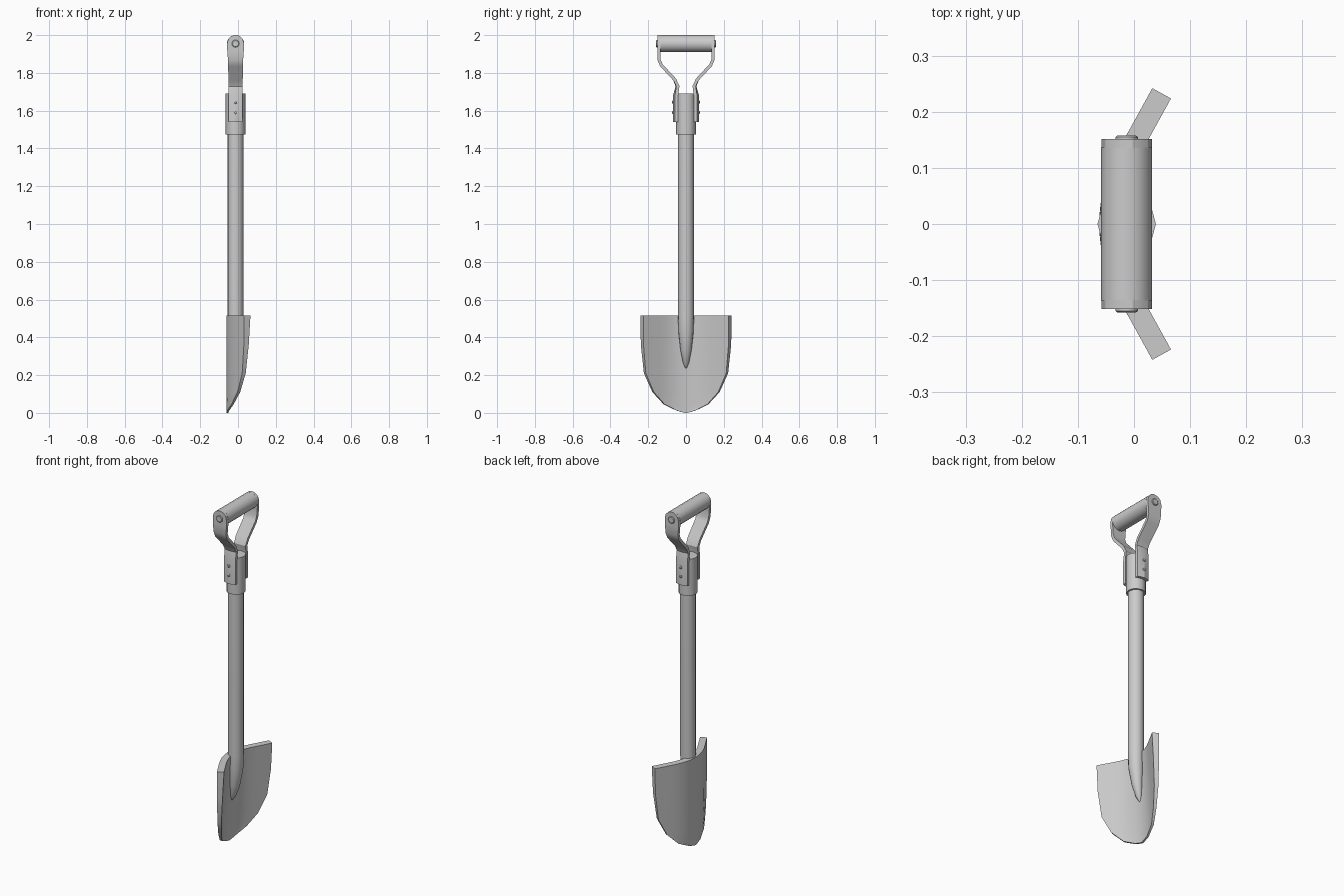
import bpy, math
from mathutils import Vector

if "Cube" in bpy.data.objects:
    bpy.data.objects.remove(bpy.data.objects["Cube"])

CX = -0.013  # shaft axis


def loft(name, rings, angle=35):
    """Skin a list of equal-length closed rings and cap both ends."""
    n = len(rings[0])
    verts = [p for r in rings for p in r]
    faces = []
    for i in range(len(rings) - 1):
        for j in range(n):
            k = (j + 1) % n
            faces.append((i * n + j, i * n + k, (i + 1) * n + k, (i + 1) * n + j))
    faces.append(tuple(reversed(range(n))))
    faces.append(tuple(range((len(rings) - 1) * n, len(rings) * n)))
    me = bpy.data.meshes.new(name)
    me.from_pydata(verts, [], faces)
    ob = bpy.data.objects.new(name, me)
    bpy.context.collection.objects.link(ob)
    bpy.ops.object.select_all(action='DESELECT')
    bpy.context.view_layer.objects.active = ob
    ob.select_set(True)
    bpy.ops.object.mode_set(mode='EDIT')
    bpy.ops.mesh.select_all(action='SELECT')
    bpy.ops.mesh.normals_make_consistent(inside=False)
    bpy.ops.object.mode_set(mode='OBJECT')
    bpy.ops.object.shade_smooth_by_angle(angle=math.radians(angle))
    return ob


def mirror_y(ob):
    m = ob.modifiers.new("mirror", 'MIRROR')
    m.use_axis = (False, True, False)


def ring_z(z, r, cx=CX, n=16):
    return [(cx + r * math.cos(2 * math.pi * i / n), r * math.sin(2 * math.pi * i / n), z)
            for i in range(n)]


def ring_y(y, r, z=1.955, n=20):
    return [(CX + r * math.cos(2 * math.pi * i / n), y, z + r * math.sin(2 * math.pi * i / n))
            for i in range(n)]


# Blade: outer face is a bent sheet, thinning towards the tip
def bend(y):
    y0, s, a = 0.14, 0.55, abs(y)
    if a < y0:
        return -0.062 + s * a * a / (2 * y0), s * y / y0
    return -0.062 + s * y0 / 2 + s * (a - y0), math.copysign(s, y)


outline = [(0.515, 0.242), (0.36, 0.239), (0.21, 0.223), (0.11, 0.178),
           (0.045, 0.118), (0.012, 0.05), (0.0, 0.006)]
rings = []
for z, w in outline:
    thick = 0.010 + 0.028 * z / 0.515
    back, front = [], []
    for i in range(13):
        y = (i / 6 - 1) * w
        x, s = bend(y)
        n = Vector((1, -s, 0)).normalized() * thick
        back.append((x, y, z))
        front.append((x + n.x, y + n.y, z))
    rings.append(back + front[::-1])
loft("blade", rings)

# Shaft with tapered foot lying in the blade
foot = [(0.238, 0.004, -0.040), (0.265, 0.016, -0.033), (0.33, 0.029, -0.022),
        (0.43, 0.040, -0.014), (0.515, 0.042, CX), (1.50, 0.042, CX)]
loft("shaft", [ring_z(*f) for f in foot])

# Sleeve at the top of the shaft
loft("sleeve", [ring_z(z, 0.052, n=12) for z in (1.475, 1.69)])

# Handle straps: centre y, z, half width, ridge height
path = [(0.050, 1.54, 0.037, 0.010), (0.050, 1.68, 0.037, 0.010), (0.043, 1.73, 0.037, 0.004),
        (0.060, 1.765, 0.038, 0), (0.130, 1.84, 0.039, 0), (0.143, 1.87, 0.040, 0),
        (0.143, 1.92, 0.044, 0), (0.143, 1.955, 0.045, 0), (0.143, 1.98, 0.038, 0),
        (0.143, 1.993, 0.025, 0), (0.143, 2.0, 0.010, 0)]
rings = []
for i, (y, z, w, ridge) in enumerate(path):
    a, b = path[max(i - 1, 0)], path[min(i + 1, len(path) - 1)]
    d = Vector((b[0] - a[0], b[1] - a[1])).normalized()
    n = Vector((d.y, -d.x)) * 0.0085
    ro = n.normalized() * ridge
    rings.append([(CX - w, y - n.x, z - n.y), (CX, y - n.x + ro.x, z - n.y + ro.y),
                  (CX + w, y - n.x, z - n.y), (CX + w, y + n.x, z + n.y),
                  (CX, y + n.x + ro.x, z + n.y + ro.y), (CX - w, y + n.x, z + n.y)])
for r in (rings[-1], rings[-2]):  # keep the rounded top level
    r[:] = [(p[0], p[1], min(p[2], 2.0)) for p in r]
mirror_y(loft("handle_strap", rings, 25))

# Grip
loft("grip", [ring_y(y, 0.0455) for y in (-0.136, 0.136)])

# Grip end caps and strap rivets
mirror_y(loft("grip_pin", [ring_y(0.13, 0.02, n=12), ring_y(0.155, 0.02, n=12),
                           ring_y(0.158, 0.016, n=12)]))
for z in (1.59, 1.645):
    mirror_y(loft("rivet", [ring_y(0.05, 0.009, z, 8), ring_y(0.070, 0.009, z, 8),
                            ring_y(0.073, 0.005, z, 8)]))
